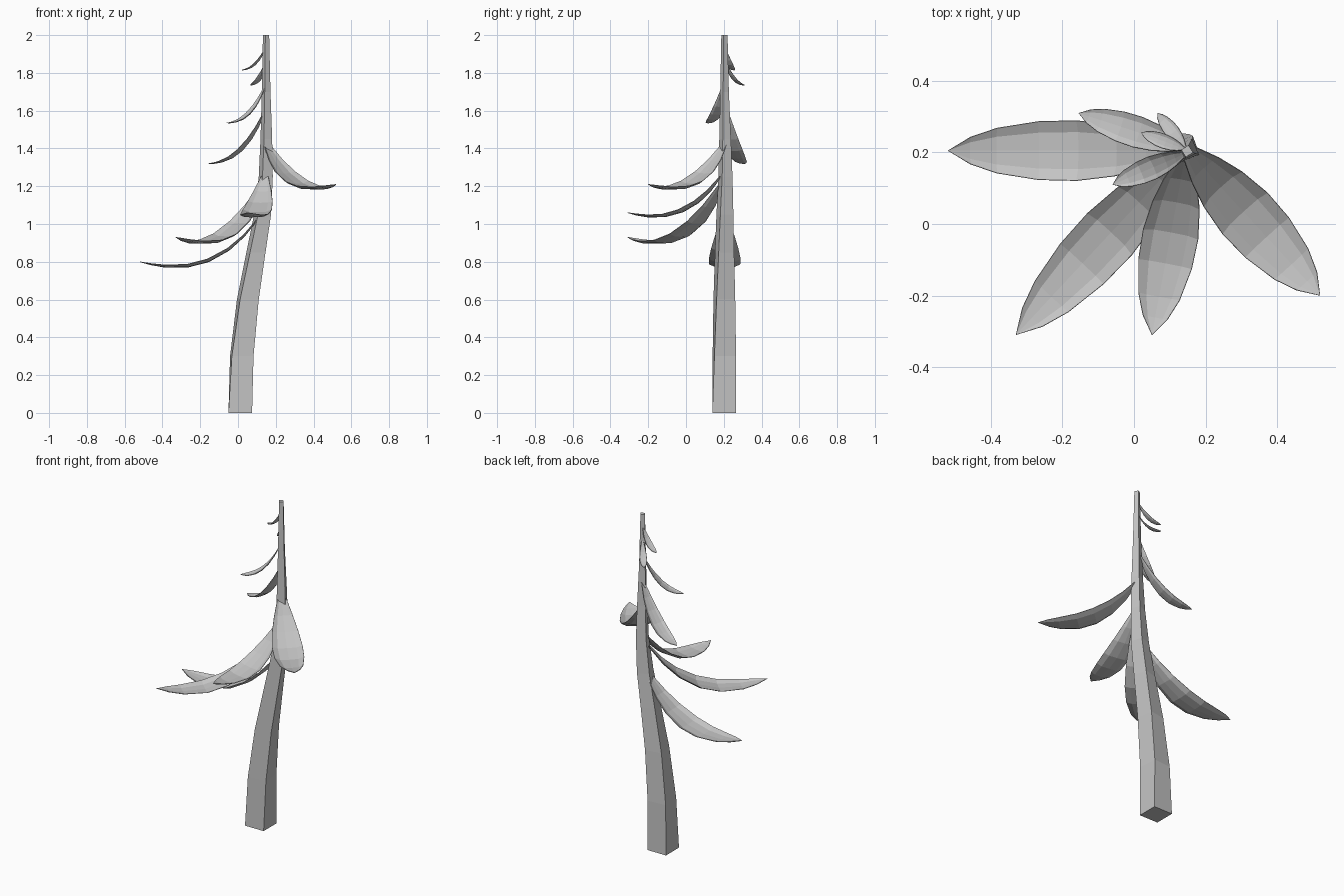
import bpy, bmesh, math
from mathutils import Vector

if "Cube" in bpy.data.objects:
    bpy.data.objects.remove(bpy.data.objects["Cube"])

grey = bpy.data.materials.new("plain grey")
grey.diffuse_color = (0.55, 0.55, 0.55, 1)
grey.use_nodes = True
grey.node_tree.nodes["Principled BSDF"].inputs["Base Color"].default_value = grey.diffuse_color


def finish(bm, name):
    mesh = bpy.data.meshes.new(name)
    bm.to_mesh(mesh)
    bm.free()
    mesh.materials.append(grey)
    obj = bpy.data.objects.new(name, mesh)
    bpy.context.collection.objects.link(obj)
    return obj


# Trunk: tapering, bent and slightly twisted square post: (z, x, y, width)
stations = [(0, 0.012, 0.202, 0.125), (0.3, 0.02, 0.203, 0.115),
            (0.6, 0.052, 0.203, 0.10), (0.85, 0.095, 0.204, 0.084),
            (1.05, 0.13, 0.206, 0.072), (1.25, 0.147, 0.209, 0.058),
            (1.45, 0.15, 0.207, 0.047), (1.7, 0.149, 0.204, 0.034),
            (2.0, 0.1485, 0.2035, 0.024)]
bm = bmesh.new()
rings = []
for z, x, y, w in stations:
    twist = math.radians(16 * z)
    r = w / math.sqrt(2)
    rings.append([bm.verts.new((x + r * math.cos(a), y + r * math.sin(a), z))
                  for a in (twist + math.pi / 4 + i * math.pi / 2 for i in range(4))])
for lo, hi in zip(rings, rings[1:]):
    for i in range(4):
        j = (i + 1) % 4
        bm.faces.new((lo[i], lo[j], hi[j], hi[i]))
bm.faces.new(rings[0][::-1])
bm.faces.new(rings[-1])
finish(bm, "trunk")

# Leaf outline: (position along the curve, share of full width)
OUTLINE = [(0, 0.25), (0.15, 0.6), (0.3, 0.85), (0.48, 1), (0.65, 0.97), (0.82, 0.75), (0.92, 0.45)]


def leaf(name, base, tip, half_width, sag):
    """Drooping blade with a cupped four-strip section, ending in a point."""
    base, tip = Vector(base), Vector(tip)
    ctrl = base.lerp(tip, 0.38)
    ctrl.z = tip.z - sag
    side = (tip - base).cross(Vector((0, 0, 1))).normalized()
    bm = bmesh.new()
    rows = []
    for t, share in OUTLINE:
        p = base * (1 - t) ** 2 + ctrl * 2 * t * (1 - t) + tip * t * t
        d = ((ctrl - base) * (1 - t) + (tip - ctrl) * t).normalized()
        up = side.cross(d)
        w = half_width * share
        rows.append([bm.verts.new(p + side * (u * w) + up * (h * w))
                     for u, h in ((-1, 0.2), (-0.62, 0.03), (0, 0), (0.62, 0.03), (1, 0.2))])
    for a, b in zip(rows, rows[1:]):
        for i in range(4):
            bm.faces.new((a[i], a[i + 1], b[i + 1], b[i]))
    point = bm.verts.new(tip)
    for i in range(4):
        bm.faces.new((rows[-1][i], rows[-1][i + 1], point))
    obj = finish(bm, name)
    # Thin blade thickness
    mod = obj.modifiers.new("thickness", "SOLIDIFY")
    mod.thickness = 0.003
    mod.offset = 0


# Large lower leaves
leaf("lower_left_leaf", (0.11, 0.205, 1.03), (-0.52, 0.205, 0.80), 0.084, 0.125)
leaf("front_left_leaf", (0.13, 0.185, 1.20), (-0.33, -0.31, 0.93), 0.085, 0.14)
leaf("front_leaf", (0.142, 0.185, 1.25), (0.05, -0.31, 1.06), 0.078, 0.10)
leaf("right_leaf", (0.15, 0.205, 1.42), (0.52, -0.20, 1.21), 0.085, 0.11)
# Small upper leaves
leaf("back_left_leaf", (0.14, 0.215, 1.59), (-0.155, 0.31, 1.32), 0.044, 0.01)
leaf("upper_left_leaf", (0.14, 0.195, 1.72), (-0.06, 0.11, 1.535), 0.033, 0.01)
leaf("upper_back_leaf", (0.142, 0.215, 1.84), (0.065, 0.31, 1.735), 0.02, 0.0)
leaf("top_leaf", (0.14, 0.21, 1.92), (0.02, 0.255, 1.815), 0.02, 0.0)
